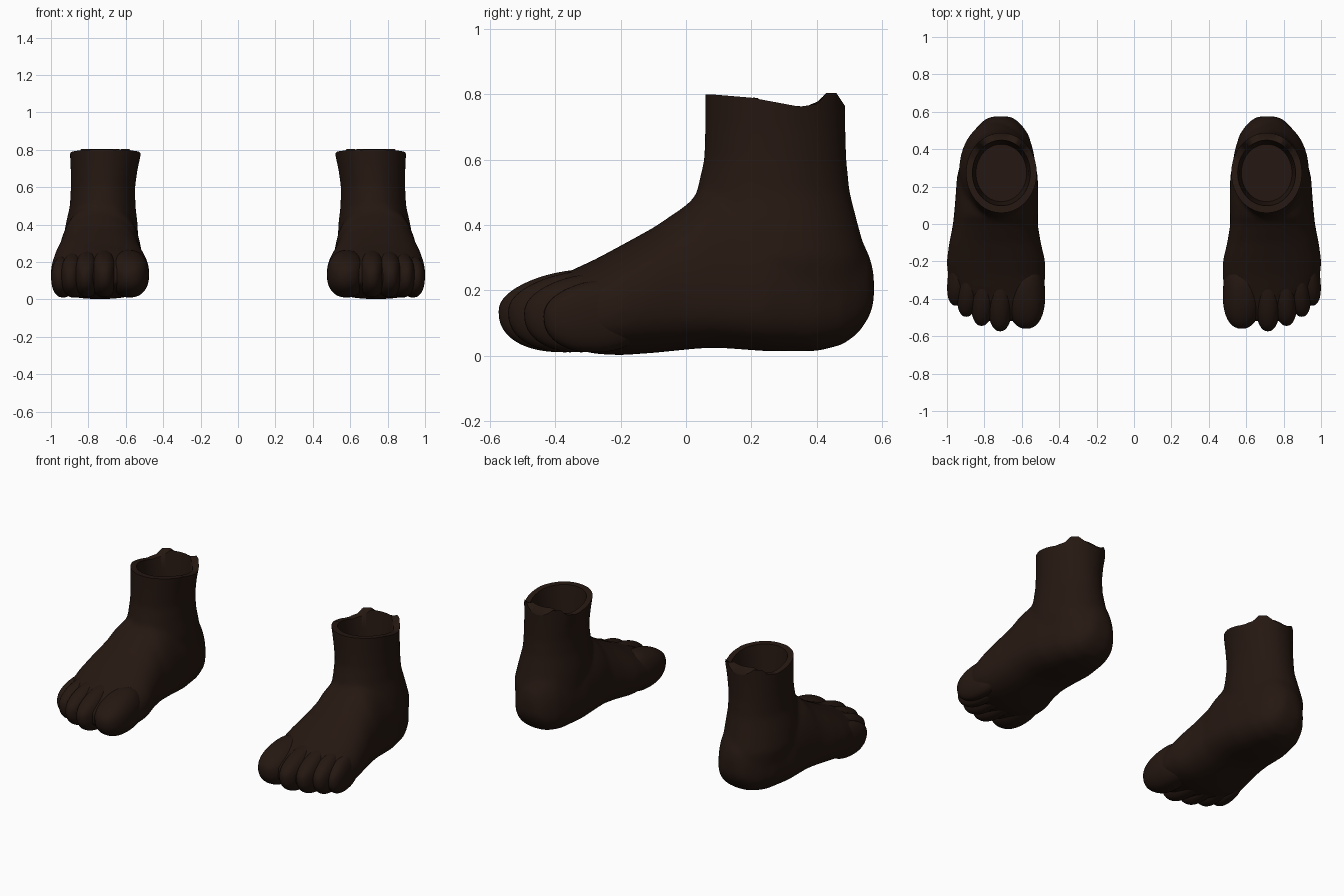
import bpy, bmesh
from math import sin, cos, pi, radians

if "Cube" in bpy.data.objects:
    bpy.data.objects.remove(bpy.data.objects["Cube"])

skin = bpy.data.materials.new("dark_brown")
skin.diffuse_color = (0.0185, 0.0088, 0.0055, 1)
skin.use_nodes = True
skin.node_tree.nodes["Principled BSDF"].inputs["Base Color"].default_value = skin.diffuse_color
N = 48


def power(v, e):
    return abs(v) ** e * (1 if v >= 0 else -1)


def loft(bm, rings):
    """Skin a closed tube through rings of points, capped at both ends."""
    loops = [[bm.verts.new(p) for p in ring] for ring in rings]
    for a, b in zip(loops, loops[1:]):
        for i in range(N):
            j = (i + 1) % N
            bm.faces.new((a[i], a[j], b[j], b[i]))
    bm.faces.new(loops[0][::-1])
    bm.faces.new(loops[-1])


def foot_ring(y, x0, x1, zb, zt):
    """Upright section, widest low down, flatter underneath."""
    zm = min(zb + 0.42 * (zt - zb), 0.17)
    ring = []
    for i in range(N):
        a = 2 * pi * i / N
        e = 0.9 if sin(a) > 0 else 0.78
        h = zt - zm if sin(a) > 0 else zm - zb
        ring.append(((x0 + x1) / 2 + (x1 - x0) / 2 * power(cos(a), e), y,
                     zm + h * power(sin(a), e)))
    return ring


def ankle_ring(z, x0, x1, y0, y1):
    return [((x0 + x1) / 2 + (x1 - x0) / 2 * cos(2 * pi * i / N),
             (y0 + y1) / 2 + (y1 - y0) / 2 * sin(2 * pi * i / N), z) for i in range(N)]


def make(name, bm):
    bmesh.ops.recalc_face_normals(bm, faces=bm.faces[:])
    me = bpy.data.meshes.new(name)
    bm.to_mesh(me)
    bm.free()
    ob = bpy.data.objects.new(name, me)
    bpy.context.collection.objects.link(ob)
    bpy.ops.object.select_all(action='DESELECT')
    bpy.context.view_layer.objects.active = ob
    ob.select_set(True)
    return ob


def finish(ob):
    """Colour, smooth shading and the mirrored twin."""
    ob.data.materials.clear()
    ob.data.materials.append(skin)
    m = ob.modifiers.new("pair", 'MIRROR')
    m.use_mirror_merge = False
    bpy.ops.object.modifier_apply(modifier=m.name)
    bpy.ops.object.shade_smooth_by_angle(angle=radians(50))


# Foot body from heel to ball, blended with the ankle
bm = bmesh.new()
loft(bm, [foot_ring(*s) for s in (
    (0.576, 0.67, 0.75, 0.17, 0.25), (0.565, 0.64, 0.79, 0.125, 0.30),
    (0.53, 0.60, 0.83, 0.07, 0.37), (0.48, 0.565, 0.87, 0.033, 0.44),
    (0.40, 0.54, 0.91, 0.013, 0.48), (0.25, 0.514, 0.947, 0.013, 0.50),
    (0.10, 0.511, 0.958, 0.024, 0.52), (0.04, 0.513, 0.964, 0.022, 0.50),
    (0.0, 0.515, 0.968, 0.018, 0.46),
    (-0.10, 0.498, 0.988, 0.008, 0.392), (-0.20, 0.474, 1.002, 0.001, 0.337),
    (-0.28, 0.473, 0.995, 0.005, 0.294), (-0.35, 0.482, 0.97, 0.022, 0.262),
    (-0.42, 0.505, 0.915, 0.035, 0.228), (-0.48, 0.54, 0.85, 0.06, 0.195),
    (-0.52, 0.59, 0.79, 0.09, 0.165))])
loft(bm, [ankle_ring(*s) for s in (
    (0.10, 0.57, 0.88, 0.10, 0.52), (0.20, 0.54, 0.92, 0.05, 0.557),
    (0.30, 0.533, 0.937, 0.015, 0.555), (0.40, 0.536, 0.922, 0.01, 0.528),
    (0.50, 0.548, 0.899, 0.032, 0.502), (0.60, 0.550, 0.894, 0.055, 0.492),
    (0.70, 0.536, 0.895, 0.058, 0.489), (0.80, 0.519, 0.899, 0.058, 0.488),
    (0.90, 0.505, 0.902, 0.058, 0.488))])
foot = make("foot", bm)
m = foot.modifiers.new("blend", 'REMESH')
m.mode = 'VOXEL'
m.voxel_size = 0.011
bpy.ops.object.modifier_apply(modifier=m.name)
m = foot.modifiers.new("soften", 'SMOOTH')
m.factor, m.iterations = 0.5, 24
bpy.ops.object.modifier_apply(modifier=m.name)

# Cut the ankle off and turn its edge inward to form a hollow cup
bm = bmesh.new()
bm.from_mesh(foot.data)
bmesh.ops.bisect_plane(bm, geom=bm.verts[:] + bm.edges[:] + bm.faces[:], dist=0.002,
                       plane_co=(0, 0, 0.8), plane_no=(0, 0, 1), clear_outer=True)
edges = [e for e in bm.edges if e.is_boundary]
for scale, drop in ((0.82, 0.0), (0.93, 0.1), (0.94, 0.1)):
    new = bmesh.ops.extrude_edge_only(bm, edges=edges)["geom"]
    for v in (g for g in new if isinstance(g, bmesh.types.BMVert)):
        v.co.x = 0.71 + (v.co.x - 0.71) * scale
        v.co.y = 0.273 + (v.co.y - 0.273) * scale
        v.co.z -= drop
    edges = [g for g in new if isinstance(g, bmesh.types.BMEdge)]
bmesh.ops.contextual_create(bm, geom=edges)
bmesh.ops.recalc_face_normals(bm, faces=bm.faces[:])

# Uneven ankle rim, with the small crest at the back
RIM = [(0.0, 0.80), (0.08, 0.80), (0.2, 0.79), (0.35, 0.762), (0.405, 0.772),
       (0.43, 0.805), (0.46, 0.805), (0.49, 0.76), (0.6, 0.76)]
for v in bm.verts:
    if v.co.z > 0.68:
        for (ya, za), (yb, zb) in zip(RIM, RIM[1:]):
            if ya <= v.co.y < yb:
                rim = za + (zb - za) * (v.co.y - ya) / (yb - ya)
                v.co.z += (rim - 0.8) * min(1, (v.co.z - 0.68) / 0.12)
                break
bm.to_mesh(foot.data)
bm.free()
finish(foot)

# Toes, low ridges that fade into the foot:
# name, x, tip y, half width, half length, top z, sideways lean
for name, x, tip, rx, ry, top, lean in (
        ("big_toe", 0.580, -0.560, 0.105, 0.19, 0.258, -0.02),
        ("second_toe", 0.716, -0.574, 0.072, 0.20, 0.258, 0.0),
        ("third_toe", 0.806, -0.545, 0.068, 0.19, 0.255, 0.05),
        ("fourth_toe", 0.880, -0.496, 0.064, 0.175, 0.247, 0.10),
        ("little_toe", 0.935, -0.436, 0.060, 0.155, 0.23, 0.12)):
    bm = bmesh.new()
    bmesh.ops.create_uvsphere(bm, u_segments=40, v_segments=24, radius=1)
    rz = (top - 0.01) / 2
    for v in bm.verts:
        c = [power(k, 0.88) for k in v.co]
        y = c[1] * ry
        slope = 0.17 * y * max(0, c[2])
        v.co = (x + c[0] * rx - lean * y, tip + ry + y, 0.01 + rz + c[2] * rz + slope)
    finish(make(name, bm))
